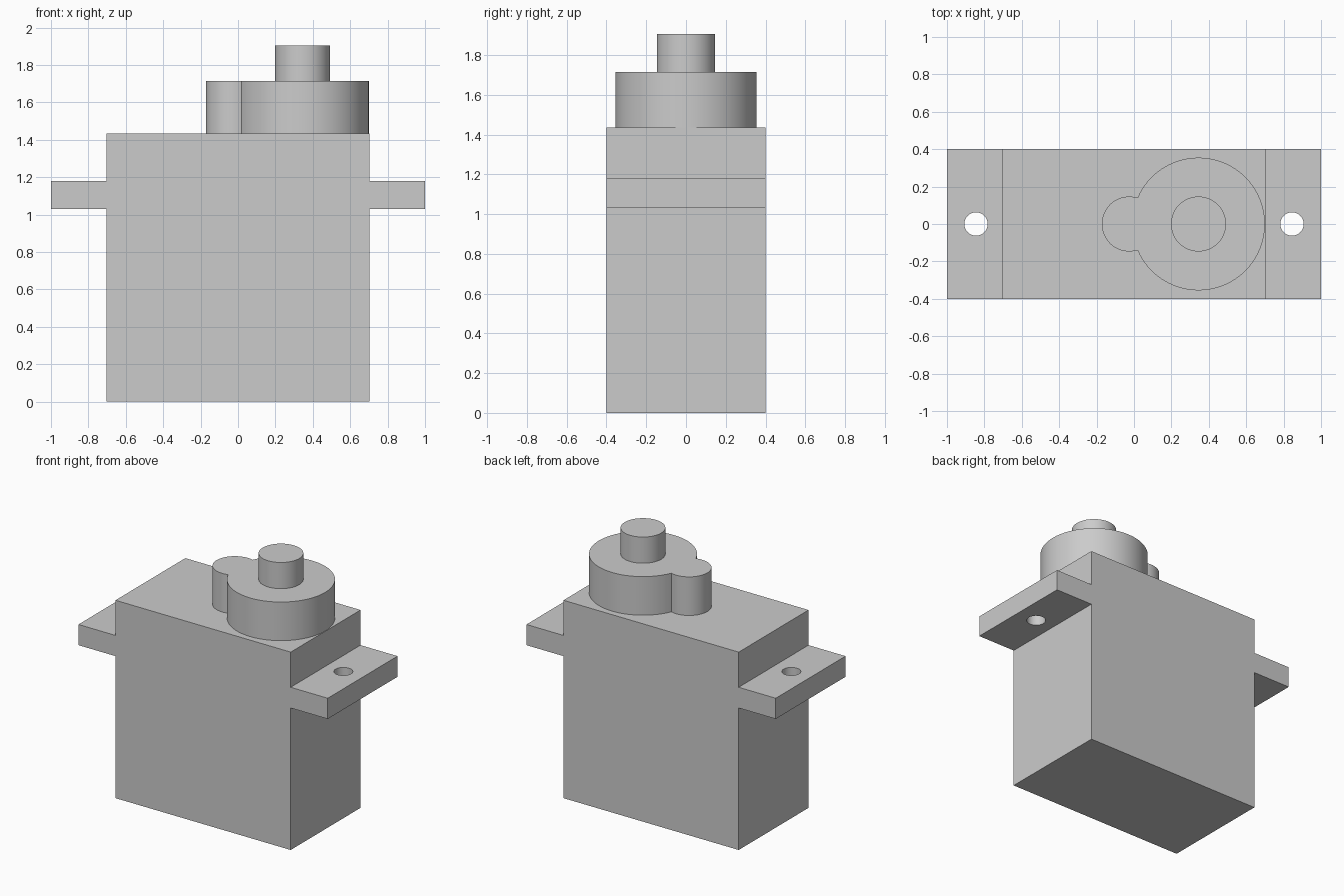
import bpy, bmesh, math
from mathutils import Vector

cube = bpy.data.objects.get("Cube")
if cube:
    bpy.data.objects.remove(cube, do_unlink=True)

grey = bpy.data.materials.new("plain_grey")
grey.use_nodes = True
grey.diffuse_color = (0.6, 0.6, 0.6, 1)
grey.node_tree.nodes["Principled BSDF"].inputs["Base Color"].default_value = grey.diffuse_color


def prism(name, outline, offset, smooth=False):
    """Extrude a closed outline of 3D points along an offset."""
    bm = bmesh.new()
    face = bm.faces.new([bm.verts.new(p) for p in outline])
    side = bmesh.ops.extrude_face_region(bm, geom=[face])["geom"]
    verts = [g for g in side if isinstance(g, bmesh.types.BMVert)]
    bmesh.ops.translate(bm, verts=verts, vec=Vector(offset))
    bmesh.ops.recalc_face_normals(bm, faces=bm.faces)
    mesh = bpy.data.meshes.new(name)
    bm.to_mesh(mesh)
    bm.free()
    mesh.materials.append(grey)
    obj = bpy.data.objects.new(name, mesh)
    bpy.context.collection.objects.link(obj)
    if smooth:
        select(obj)
        bpy.ops.object.shade_smooth_by_angle(angle=math.radians(30))
    return obj


def select(obj):
    bpy.ops.object.select_all(action='DESELECT')
    obj.select_set(True)
    bpy.context.view_layer.objects.active = obj


def arc(x, z, radius, start, end, steps):
    """Points along an arc about (x, 0), both ends included."""
    angles = [start + (end - start) * i / steps for i in range(steps + 1)]
    return [(x + radius * math.cos(a), radius * math.sin(a), z) for a in angles]


def circle(x, z, radius, steps=48):
    return arc(x, z, radius, 0, math.tau, steps)[:-1]


# Main dimensions
body_x, depth, body_top = 0.703, 0.4, 1.435
ear_low, ear_high = 1.03, 1.18
shaft_x, shaft_r = 0.345, 0.147
gear_r, lobe_x, gear_top = 0.355, -0.025, 1.715

# Case with mounting ears, extruded from one half profile mirrored in x
half = [(body_x, 0), (body_x, ear_low), (1, ear_low),
        (1, ear_high), (body_x, ear_high), (body_x, body_top)]
profile = half + [(-x, z) for x, z in reversed(half)]
case = prism("case_with_ears", [(x, -depth, z) for x, z in profile], (0, 2 * depth, 0))

# Screw holes through both ears
for side in (-1, 1):
    cutter = prism("hole_cutter", circle(side * 0.845, ear_low - 0.1, 0.0625, 32), (0, 0, 0.35))
    cutter.hide_render = True
    cut = case.modifiers.new("screw_hole", 'BOOLEAN')
    cut.operation, cut.solver, cut.object = 'DIFFERENCE', 'EXACT', cutter
    select(case)
    bpy.ops.object.modifier_apply(modifier=cut.name)
    bpy.data.objects.remove(cutter, do_unlink=True)
select(case)
bpy.ops.object.shade_smooth_by_angle(angle=math.radians(30))

# Gear housing: large disc joined with a small lobe in one outline
gap = shaft_x - lobe_x
reach = (gap**2 + gear_r**2 - shaft_r**2) / (2 * gap)
notch = math.sqrt(gear_r**2 - reach**2)
big = math.pi - math.atan2(notch, reach)
small = math.atan2(notch, gap - reach)
outline = arc(shaft_x, body_top, gear_r, -big, big, 56)
outline += arc(lobe_x, body_top, shaft_r, small, math.tau - small, 36)[1:-1]
prism("gear_housing", outline, (0, 0, gear_top - body_top), smooth=True)

# Output shaft
prism("output_shaft", circle(shaft_x, gear_top, shaft_r), (0, 0, 1.905 - gear_top), smooth=True)
